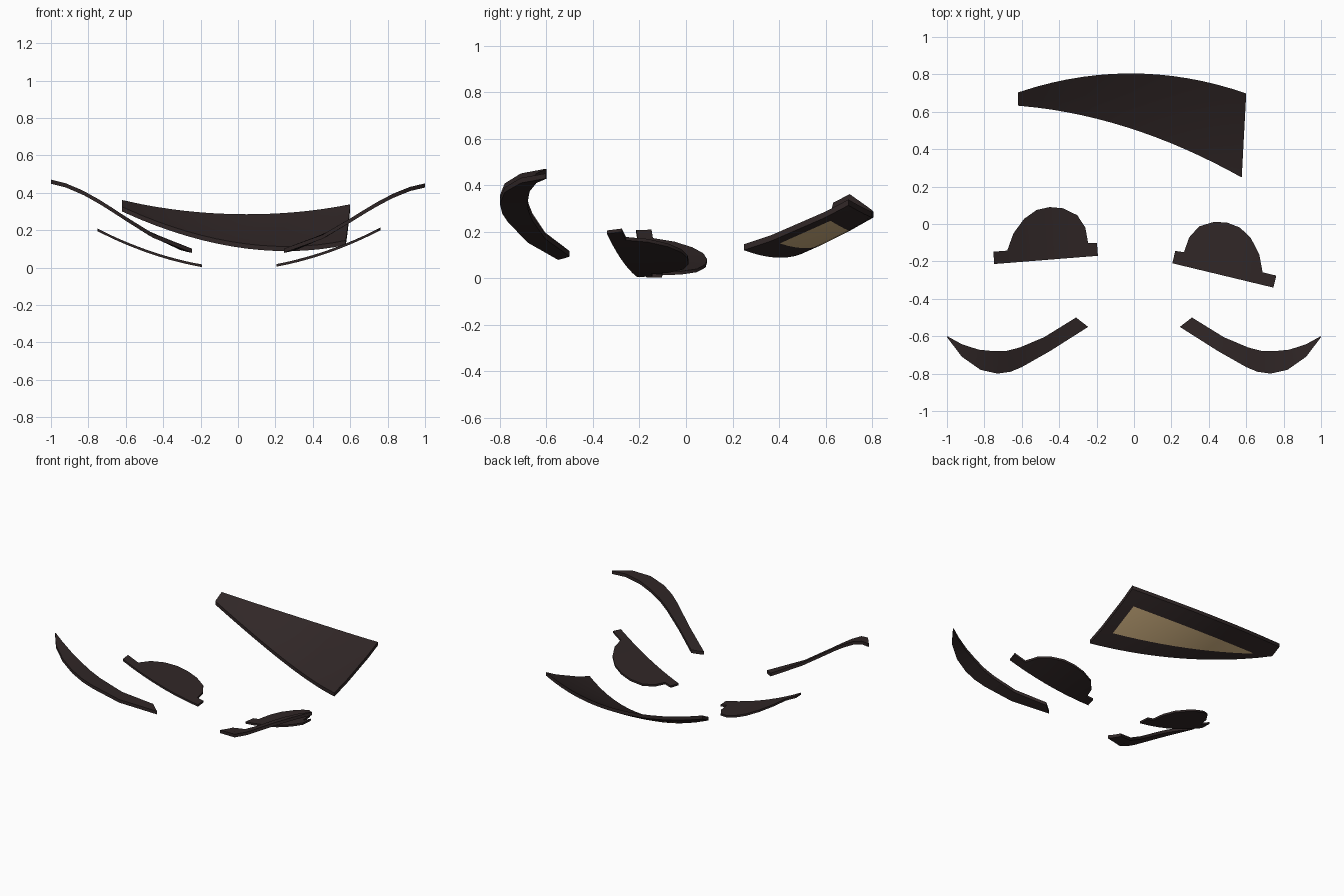
import bpy
import bmesh
from mathutils import Vector

cube = bpy.data.objects.get("Cube")
if cube:
    bpy.data.objects.remove(cube)


def material(name, rgb):
    m = bpy.data.materials.new(name)
    m.use_nodes = True
    col = (*rgb, 1.0)
    m.diffuse_color = col
    m.node_tree.nodes["Principled BSDF"].inputs["Base Color"].default_value = col
    return m


DARK = material("dark_brown", (0.03, 0.02, 0.02))
TAN = material("tan", (0.6, 0.42, 0.21))


def slab(name, front, back, height, thick, rows=lambda i, w: (0, 0.5, 1), inlay=None):
    """Bent plate between two edges; height(x, y) gives its top surface."""
    bm = bmesh.new()
    top, low = [], []
    for i, (f, b) in enumerate(zip(front, back)):
        f, b = Vector(f), Vector(b)
        pts = [f.lerp(b, v) for v in rows(i, (b - f).length)]
        top.append([bm.verts.new((p.x, p.y, height(p.x, p.y))) for p in pts])
        low.append([bm.verts.new((p.x, p.y, height(p.x, p.y) - thick)) for p in pts])
    n, m = len(top), len(top[0])
    for i in range(n - 1):
        for j in range(m - 1):
            for g in (top, low):
                face = bm.faces.new((g[i][j], g[i + 1][j], g[i + 1][j + 1], g[i][j + 1]))
                if g is low and inlay and inlay(i, j):
                    face.material_index = 1
        for j in (0, m - 1):
            bm.faces.new((top[i][j], low[i][j], low[i + 1][j], top[i + 1][j]))
    for i in (0, n - 1):
        for j in range(m - 1):
            bm.faces.new((top[i][j], top[i][j + 1], low[i][j + 1], low[i][j]))
    bmesh.ops.recalc_face_normals(bm, faces=bm.faces[:])
    mesh = bpy.data.meshes.new(name)
    bm.to_mesh(mesh)
    bm.free()
    mesh.materials.append(DARK)
    if inlay:
        mesh.materials.append(TAN)
    ob = bpy.data.objects.new(name, mesh)
    bpy.context.collection.objects.link(ob)
    bpy.ops.object.select_all(action="DESELECT")
    ob.select_set(True)
    bpy.context.view_layer.objects.active = ob
    bpy.ops.object.shade_smooth_by_angle(angle=0.6)


# Mouth: lopsided bowl-shaped plate with a tan inlay underneath
xs = [-0.62, -0.52, -0.44] + [-0.44 + 0.97 * k / 12 for k in range(1, 13)] + [0.6]
mouth_back = [(x, 0.805 - 0.28 * x * x - 0.01 * x) for x in xs]
mouth_front = []
for x in xs:
    fx = x * 0.96 if x > 0 else x
    mouth_front.append((fx, 0.505 - 0.33 * fx - 0.2 * fx * fx))


def mouth_height(x, y):
    bowl = 0.135 + 0.51 * (y - 0.51) + 0.275 * (y - 0.51) * (y - 0.805)
    return bowl + 0.33 * x * x - 0.01 * x


def mouth_rows(i, width):
    return 0, 0.27, max(0.28, 1 - 0.1 / width), 1


slab("mouth", mouth_front, mouth_back, mouth_height, 0.025, mouth_rows,
     lambda i, j: j == 1 and 2 <= i < len(xs) - 2)

# Brows: curved tapering strips that rise towards the outer tip
brow_front = [(0.245, -0.55), (0.45, -0.68), (0.6, -0.765), (0.66, -0.79), (0.73, -0.8),
              (0.82, -0.78), (0.92, -0.71), (1, -0.605)]
brow_back = [(0.31, -0.5), (0.48, -0.605), (0.61, -0.66), (0.68, -0.678), (0.75, -0.68),
             (0.83, -0.672), (0.92, -0.643), (0.998, -0.6)]

# Eyes: domes on a bar, as (offset along bar, depth)
eye_outline = [(-0.278, 0.068), (-0.231, 0.072), (-0.223, 0.155), (-0.185, 0.225),
               (-0.112, 0.268), (-0.042, 0.28), (0.03, 0.27), (0.1, 0.228),
               (0.163, 0.155), (0.203, 0.066), (0.278, 0.066)]


def eye_height(x, y):
    x = abs(x)
    return max(0.3 * x * x + 0.06 * x - 0.02, 0) + 0.014


for side, sx, rise, centre, along in (
        ("left", 1, 0.35, Vector((0.475, -0.275)), Vector((0.972, -0.234))),
        ("right", -1, 0.37, Vector((0.47, -0.192)), Vector((0.997, -0.079)))):

    def brow_height(x, y):
        t = (abs(x) - 0.24) / 0.76
        return 0.1 + rise * (0.3 * t + 0.7 * t * t * (3 - 2 * t))

    def mirrored(points):
        return [(sx * p[0], p[1]) for p in points]

    slab(side + "_brow", mirrored(brow_front), mirrored(brow_back), brow_height, 0.022)

    across = Vector((-along.y, along.x))
    bar = [centre + along * a for a, d in eye_outline]
    dome = [centre + along * a + across * d for a, d in eye_outline]
    slab(side + "_eye", mirrored(bar), mirrored(dome), eye_height, 0.014)
